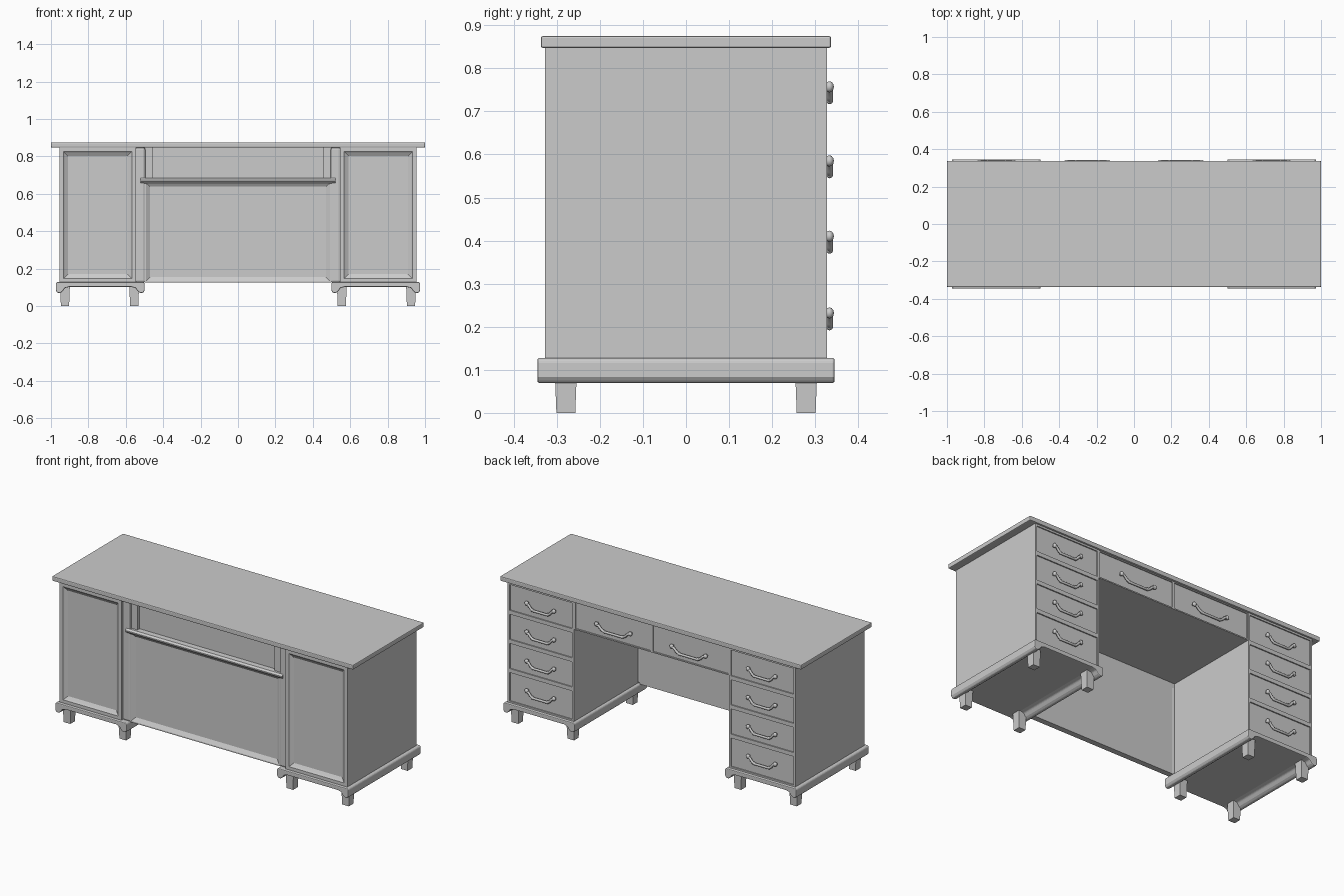
import bpy, bmesh
from mathutils import Matrix

if "Cube" in bpy.data.objects:
    bpy.data.objects.remove(bpy.data.objects["Cube"])


def finish(name, bm):
    bmesh.ops.recalc_face_normals(bm, faces=bm.faces[:])
    me = bpy.data.meshes.new(name)
    bm.to_mesh(me)
    bm.free()
    ob = bpy.data.objects.new(name, me)
    bpy.context.collection.objects.link(ob)
    return ob


def bevel(ob, width, segments=2):
    m = ob.modifiers.new("bevel", 'BEVEL')
    m.width, m.segments = width, segments
    m.limit_method, m.angle_limit = 'ANGLE', 0.6


def box(name, x, y, z, bev=0):
    bm = bmesh.new()
    bmesh.ops.create_cube(bm, size=1)
    for v in bm.verts:
        v.co = [a + (b - a) * (c + 0.5) for (a, b), c in zip((x, y, z), v.co)]
    ob = finish(name, bm)
    if bev:
        bevel(ob, bev)
    return ob


def span(s, a, b):
    return tuple(sorted((s * a, s * b)))


def panel(name, x, z, steps):
    """Nested rectangles (inset, y) joined into a stepped panel."""
    bm = bmesh.new()
    rings = []
    for i, y in steps:
        a, b, c, d = x[0] + i, x[1] - i, z[0] + i, z[1] - i
        rings.append([bm.verts.new(p) for p in ((a, y, c), (b, y, c), (b, y, d), (a, y, d))])
    for r, q in zip(rings, rings[1:]):
        for k in range(4):
            bm.faces.new((r[k], r[(k + 1) % 4], q[(k + 1) % 4], q[k]))
    bm.faces.new(rings[-1])
    bm.faces.new(rings[0])
    return finish(name, bm)


def extrude(name, pts, axis, a, b):
    """Extrude a 2D profile along x (profile y,z) or y (profile x,z)."""
    bm = bmesh.new()
    put = (lambda p, t: (t, p[0], p[1])) if axis == 'x' else (lambda p, t: (p[0], t, p[1]))
    f = bm.faces.new([bm.verts.new(put(p, a)) for p in pts])
    g = bmesh.ops.extrude_face_region(bm, geom=[f])
    for v in g['geom']:
        if isinstance(v, bmesh.types.BMVert):
            v.co = put((v.co.y if axis == 'x' else v.co.x, v.co.z), b)
    return finish(name, bm)


def handle(name, cx, z, w):
    # sagging bar swept along a curve
    cu = bpy.data.curves.new(name, 'CURVE')
    cu.dimensions, cu.bevel_depth, cu.bevel_resolution = '3D', 0.0075, 2
    cu.use_fill_caps = True
    sp = cu.splines.new('POLY')
    pts = [(-1, .008), (-.86, .004), (-.72, -.012), (-.56, -.023),
           (.56, -.023), (.72, -.012), (.86, .004), (1, .008)]
    sp.points.add(len(pts) - 1)
    for p, (u, dz) in zip(sp.points, pts):
        p.co = (cx + u * w, 0.334, z + dz, 1)
    tmp = bpy.data.objects.new(name, cu)
    bpy.context.collection.objects.link(tmp)
    bm = bmesh.new()
    bm.from_mesh(bpy.data.meshes.new_from_object(tmp.evaluated_get(bpy.context.evaluated_depsgraph_get())))
    bpy.data.objects.remove(tmp)
    # end knobs and collars
    for s in (-1, 1):
        for u, dz, r in ((1, .01, .013), (.56, -.021, .0095)):
            m = Matrix.Translation((cx + s * u * w, 0.333, z + dz)) @ Matrix.Diagonal((1, .8, 1, 1))
            bmesh.ops.create_uvsphere(bm, u_segments=10, v_segments=6, radius=r, matrix=m)
        bmesh.ops.create_cone(bm, cap_ends=True, segments=8, radius1=.007, radius2=.007, depth=.02,
                              matrix=Matrix.Translation((cx + s * w, .325, z + .01)) @ Matrix.Rotation(1.5708, 4, 'X'))
    ob = finish(name, bm)
    for p in ob.data.polygons:
        p.use_smooth = True


# desk top
box("desk_top", (-1, 1), (-.337, .337), (.847, .875), .005)

levels = [.125, .32, .495, .67, .848]
grips = [.222, .40, .575, .747]
for s, side in ((1, "left"), (-1, "right")):
    # pedestal carcass and its front panel
    box(side + "_pedestal", span(s, .515, .955), (-.30, .315), (.125, .848))
    panel(side + "_front_panel", span(s, .545, .955), (.125, .848),
          [(0, -.29), (0, -.327), (.022, -.327), (.03, -.321), (.045, -.312)])
    box(side + "_front_post", span(s, .495, .55), (-.316, -.28), (.125, .848), .012)
    # drawers
    for i in range(4):
        panel(f"{side}_drawer_{i}", span(s, .515, .955), (levels[i], levels[i + 1]),
              [(0, .31), (0, .327), (.012, .327), (.012, .320)])
        handle(f"{side}_drawer_handle_{i}", s * .735, grips[i], .09)
    panel(side + "_centre_drawer", span(s, 0, .515), (.68, .848),
          [(0, .30), (0, .325), (.007, .325), (.007, .319)])
    handle(side + "_centre_handle", s * .25, .747, .112)
    # plinth with lowered ends
    half = [(.735, .128), (.506, .128), (.499, .121), (.499, .083), (.507, .071),
            (.522, .069), (.535, .078), (.548, .096), (.57, .102), (.735, .102)]
    prof = half[1:-1] + [(1.47 + .003 - x, z) for x, z in reversed(half[1:-1])]
    ob = extrude(side + "_plinth", [(s * x, z) for x, z in prof], 'y', -.345, .345)
    bevel(ob, .006, 2)
    # tapered feet
    for x in (.555, .925):
        for y in (-.279, .279):
            bm = bmesh.new()
            bmesh.ops.create_cone(bm, cap_ends=True, segments=4, radius1=.031, radius2=.037, depth=.11,
                                  matrix=Matrix.Translation((s * x, y, .055)) @ Matrix.Rotation(.7854, 4, 'Z'))
            finish(side + "_foot", bm)
    # upper recess cheeks
    extrude(side + "_recess_cheek", [(s * .50, .68), (s * .455, .68), (s * .455, .848), (s * .50, .848)],
            'y', -.303, -.28)

# centre drawer housing over the knee space
box("centre_housing", (-.515, .515), (-.285, .31), (.68, .848))
# modesty panel with sunken field
panel("modesty_panel", (-.5, .5), (.125, .668),
      [(0, -.278), (0, -.312), (.008, -.312), (.03, -.298)])
# ledge moulding across the front
extrude("front_ledge", [(-.28, .652), (-.31, .652), (-.318, .66), (-.326, .667),
                        (-.326, .674), (-.316, .684), (-.28, .686)], 'x', -.52, .52)
